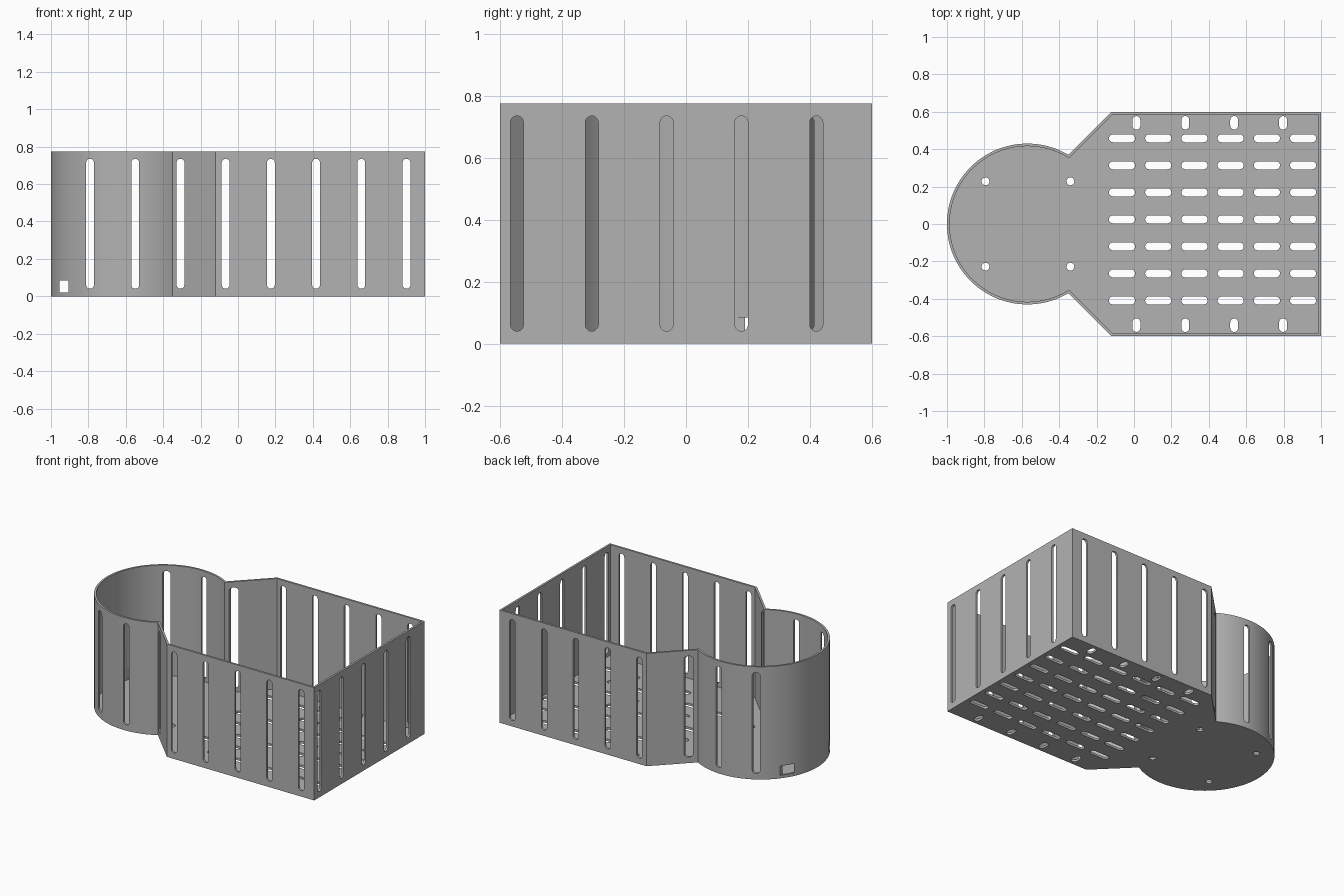
import bpy, bmesh, math
from mathutils import Matrix, Vector

HEIGHT, WALL, FLOOR = 0.775, 0.014, 0.015
CENTRE_X, RADIUS = -0.57, 0.43

if "Cube" in bpy.data.objects:
    bpy.data.objects.remove(bpy.data.objects["Cube"], do_unlink=True)

grey = bpy.data.materials.new("grey plastic")
grey.use_nodes = True
grey.diffuse_color = (0.45, 0.45, 0.45, 1)
grey.node_tree.nodes["Principled BSDF"].inputs["Base Color"].default_value = grey.diffuse_color


def make_object(name, bm):
    bmesh.ops.recalc_face_normals(bm, faces=bm.faces[:])
    mesh = bpy.data.meshes.new(name)
    bm.to_mesh(mesh)
    bm.free()
    mesh.materials.append(grey)
    obj = bpy.data.objects.new(name, mesh)
    bpy.context.collection.objects.link(obj)
    return obj


def inset(points, d):
    """Offset a counter-clockwise outline inwards with mitred corners."""
    result = []
    for i, p in enumerate(points):
        a = (p - points[i - 1]).normalized()
        b = (points[(i + 1) % len(points)] - p).normalized()
        na, nb = Vector((-a.y, a.x)), Vector((-b.y, b.x))
        result.append(p + (na + nb) * d / (1 + na.dot(nb)))
    return result


# Outline: rectangular bay, tapered neck and round bay
outline = [Vector(p) for p in ((-0.12, -0.6), (1, -0.6), (1, 0.6), (-0.12, 0.6))]
start = math.atan2(0.37, 0.22)
STEPS = 96
for i in range(STEPS + 1):
    a = start + (2 * math.pi - 2 * start) * i / STEPS
    outline.append(Vector((CENTRE_X + RADIUS * math.cos(a), RADIUS * math.sin(a))))
inner = inset(outline, WALL)

# Open tray: rings joined from the underside, over the rim, to the floor
bm = bmesh.new()
rings = [[bm.verts.new((p.x, p.y, z)) for p in pts]
         for pts, z in ((outline, 0), (outline, HEIGHT), (inner, HEIGHT), (inner, FLOOR))]
for low, high in zip(rings, rings[1:]):
    for i in range(len(low)):
        j = (i + 1) % len(low)
        bm.faces.new((low[i], low[j], high[j], high[i]))
bm.faces.new(rings[0])
bm.faces.new(rings[-1])
tray = make_object("tray", bm)

# Cutters: every opening is a prism of a rounded or square profile
cut = bmesh.new()


def prism(profile, depth, matrix):
    ends = [[cut.verts.new(matrix @ Vector((u, v, w))) for u, v in profile]
            for w in (-depth / 2, depth / 2)]
    n = len(profile)
    for i in range(n):
        j = (i + 1) % n
        cut.faces.new((ends[0][i], ends[0][j], ends[1][j], ends[1][i]))
    cut.faces.new(ends[0])
    cut.faces.new(ends[1])


def slot(length, width, steps=10):
    """Rounded slot lying along u."""
    r, half = width / 2, (length - width) / 2
    points = []
    for side in (1, -1):
        for i in range(steps + 1):
            a = math.pi * (i / steps - 0.5)
            points.append((side * (half + r * math.cos(a)), side * r * math.sin(a)))
    return points


along_y = Matrix.Rotation(math.pi / 2, 4, 'X')
along_x = Matrix.Rotation(math.pi / 2, 4, 'Y')
upright = Matrix.Rotation(math.pi / 2, 4, 'Z')
move = Matrix.Translation

# Tall wall slots through front and back, then in the end wall
tall = slot(0.695, 0.042)
for i in range(8):
    prism(tall, 2, move((-0.791 + i * 0.2417, 0, 0.388)) @ along_y @ upright)
for i in range(5):
    prism(tall, 0.06, move((1, -0.546 + i * 0.2417, 0.388)) @ along_x)

# Floor vents, edge slots and screw holes
for row in range(7):
    for col in range(6):
        prism(slot(0.14, 0.042), 0.05,
              move((-0.064 + col * 0.1936, 0.458 - row * 0.1445, 0)))
for side in (1, -1):
    for col in range(4):
        prism(slot(0.072, 0.042), 0.05,
              move((0.013 + col * 0.2613, side * 0.541, 0)) @ upright)
    for x in (-0.794, -0.34):
        circle = [(0.021 * math.cos(a), 0.021 * math.sin(a))
                  for a in (math.tau * k / 20 for k in range(20))]
        prism(circle, 0.05, move((x, side * 0.228, 0)))

# Small cable openings low in the round bay
port = [(-0.025, -0.032), (0.025, -0.032), (0.025, 0.032), (-0.025, 0.032)]
prism(port, 2, move((-0.93, 0, 0.053)) @ along_y)

cutter = make_object("opening_cutter", cut)
cutter.hide_render = True

# Cut all openings
mod = tray.modifiers.new("openings", 'BOOLEAN')
mod.operation = 'DIFFERENCE'
mod.solver = 'EXACT'
mod.object = cutter
bpy.ops.object.select_all(action='DESELECT')
bpy.context.view_layer.objects.active = tray
tray.select_set(True)
bpy.ops.object.modifier_apply(modifier=mod.name)
bpy.data.objects.remove(cutter, do_unlink=True)
bpy.ops.object.shade_smooth_by_angle(angle=math.radians(25))
